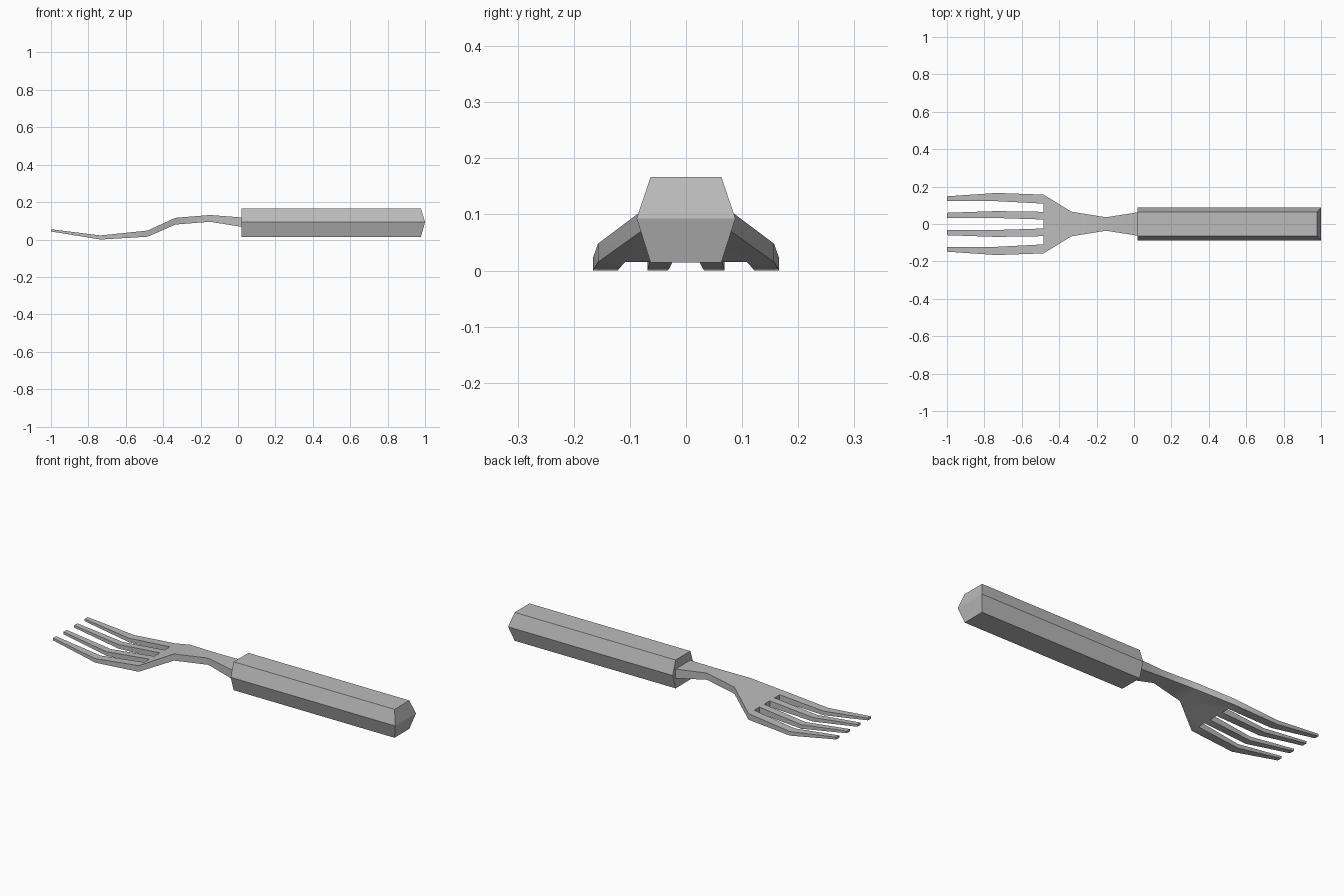
import bpy
import bmesh
import math

cube = bpy.data.objects.get("Cube")
if cube:
    bpy.data.objects.remove(cube, do_unlink=True)

steel = bpy.data.materials.new("grey_steel")
steel.use_nodes = True
steel.diffuse_color = (0.5, 0.5, 0.5, 1)
steel.node_tree.nodes["Principled BSDF"].inputs["Base Color"].default_value = (0.5, 0.5, 0.5, 1)


def finish(bm, name):
    """Clean up the mesh and add it to the scene with smooth shading and sharp edges."""
    bmesh.ops.remove_doubles(bm, verts=bm.verts[:], dist=0.0005)
    bmesh.ops.recalc_face_normals(bm, faces=bm.faces[:])
    mesh = bpy.data.meshes.new(name)
    bm.to_mesh(mesh)
    bm.free()
    mesh.materials.append(steel)
    obj = bpy.data.objects.new(name, mesh)
    bpy.context.collection.objects.link(obj)
    bpy.ops.object.select_all(action="DESELECT")
    obj.select_set(True)
    bpy.context.view_layer.objects.active = obj
    bpy.ops.object.shade_smooth_by_angle(angle=math.radians(30))


def face(bm, points):
    return bm.faces.new([bm.verts.new(p) for p in points])


def loft(bm, sections):
    """Join matching rings of points with side faces."""
    for a, b in zip(sections, sections[1:]):
        for i in range(len(a)):
            j = (i + 1) % len(a)
            face(bm, (a[i], a[j], b[j], b[i]))


def slab(x, y0, y1, bottom, top):
    return [(x, y0, bottom), (x, y1, bottom), (x, y1, top), (x, y0, top)]


# Handle: hexagonal bar with a shallow ridge across its far end
outline = [(-0.063, 0.014), (0.063, 0.014), (0.088, 0.093),
           (0.063, 0.167), (-0.063, 0.167), (-0.088, 0.093)]
near = [(0.018, y, z) for y, z in outline]
far = [(1.0 if abs(y) > 0.08 else 0.978, y, z) for y, z in outline]
bm = bmesh.new()
loft(bm, [near, far])
face(bm, near)
face(bm, [far[i] for i in (0, 1, 2, 5)])
face(bm, [far[i] for i in (2, 3, 4, 5)])
finish(bm, "handle")

# Fork head: neck, palm and four tines in one shell
bm = bmesh.new()
neck = [slab(x, -w, w, lo, hi) for x, w, lo, hi in (
    (0.018, 0.062, 0.068, 0.118),
    (-0.15, 0.036, 0.095, 0.131),
    (-0.335, 0.066, 0.08, 0.116))]
loft(bm, neck)
face(bm, neck[0])

# Tine stations: x, bottom, top, then inner and outer edges of both tine pairs
stations = [
    (-0.483, 0.015, 0.048, (0.024, 0.065), (0.109, 0.157)),
    (-0.735, 0.0, 0.022, (0.032, 0.069), (0.122, 0.166)),
    (-1.0, 0.043, 0.055, (0.032, 0.06), (0.122, 0.148))]
root_x, root_lo, root_hi, inner, outer = stations[0]
half = inner + outer
root = [-y for y in reversed(half)] + list(half)

# Palm: flares from the neck to the tine roots
shoulder = neck[-1]
for z, left, right in ((root_lo, shoulder[1], shoulder[0]), (root_hi, shoulder[2], shoulder[3])):
    face(bm, [left, right] + [(root_x, y, z) for y in root])
for y, lo, hi in ((root[0], shoulder[0], shoulder[3]), (root[-1], shoulder[1], shoulder[2])):
    face(bm, [lo, hi, (root_x, y, root_hi), (root_x, y, root_lo)])

# Slot floors between the tines
for y0, y1 in zip(root[1:-1:2], root[2:-1:2]):
    face(bm, slab(root_x, y0, y1, root_lo, root_hi))

# Tines, mirrored across the centre line
for side in (-1, 1):
    for pair in (3, 4):
        tine = [slab(s[0], side * s[pair][0], side * s[pair][1], s[1], s[2]) for s in stations]
        loft(bm, tine)
        face(bm, tine[-1])
finish(bm, "fork_head")
